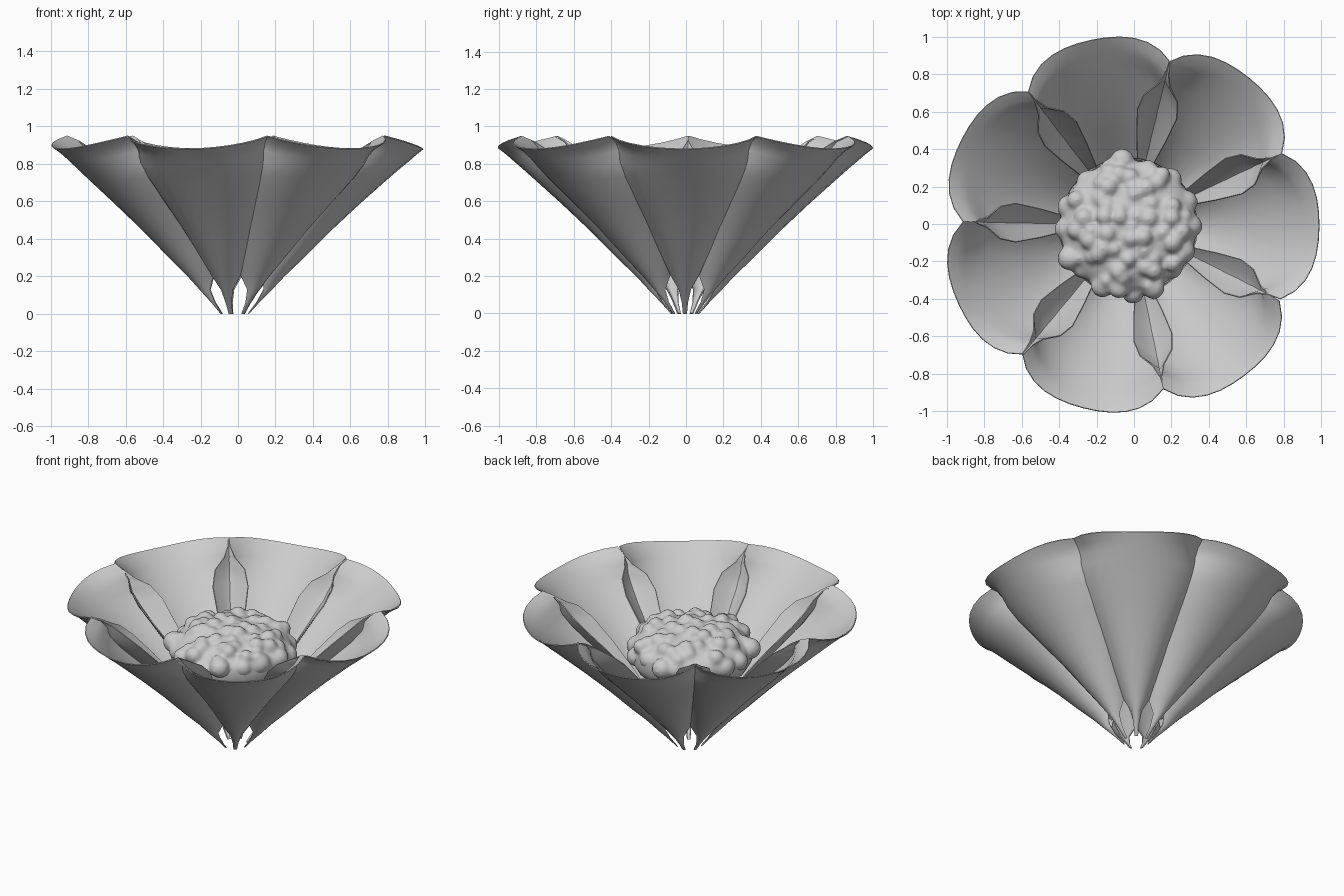
import bpy, bmesh, math, random
from mathutils import Matrix

if "Cube" in bpy.data.objects:
    bpy.data.objects.remove(bpy.data.objects["Cube"])

random.seed(11)
grey = bpy.data.materials.new("pale grey")
grey.diffuse_color = (0.6, 0.6, 0.6, 1)
grey.use_nodes = True
grey.node_tree.nodes["Principled BSDF"].inputs["Base Color"].default_value = grey.diffuse_color
CX, CY = -0.02, -0.005   # flower axis


def finish(name, bm):
    bmesh.ops.recalc_face_normals(bm, faces=bm.faces)
    me = bpy.data.meshes.new(name)
    bm.to_mesh(me)
    bm.free()
    me.materials.append(grey)
    for p in me.polygons:
        p.use_smooth = True
    ob = bpy.data.objects.new(name, me)
    bpy.context.collection.objects.link(ob)
    return ob


# Petal rows: centre radius, centre height, half angle (deg), inward curl, edge lift, curl power
ROWS = [
    (0.075, 0.00, 7, 0.00, 0.00, 2),
    (0.13, 0.06, 7, 0.01, 0.00, 2),
    (0.19, 0.12, 11, 0.03, 0.01, 2),
    (0.265, 0.20, 26, 0.09, 0.01, 2),
    (0.37, 0.30, 30, 0.13, 0.01, 2.2),
    (0.52, 0.45, 33, 0.16, 0.02, 2.4),
    (0.67, 0.59, 35, 0.18, 0.03, 2.5),
    (0.80, 0.705, 35.5, 0.18, 0.05, 2.4),
    (0.875, 0.77, 33, 0.175, 0.06, 2.3),
    (0.93, 0.815, 28, 0.165, 0.065, 2.3),
    (0.97, 0.85, 26.2, 0.145, 0.07, 2.6),
    (1.008, 0.88, 25.8, 0.115, 0.068, 3.4),
]
COLS = 12
TURNS = [-0.5, 51, 101.8, 153, 204.8, 255.6, 307.2]

# Seven petals whose curled margins cross their neighbours
for deg in TURNS:
    bm = bmesh.new()
    turn = math.radians(deg)
    rows = []
    for rc, zc, half, curl, lift, power in ROWS:
        row = []
        for i in range(COLS + 1):
            u = 2 * i / COLS - 1
            r = rc - curl * abs(u) ** power
            a = turn + u * math.radians(half)
            row.append(bm.verts.new((CX + r * math.cos(a), CY + r * math.sin(a), zc + lift * u * u)))
        rows.append(row)
    for lo, hi in zip(rows, rows[1:]):
        for i in range(COLS):
            bm.faces.new((lo[i], lo[i + 1], hi[i + 1], hi[i]))
    petal = finish("petal", bm)
    sol = petal.modifiers.new("thickness", 'SOLIDIFY')
    sol.thickness = 0.006
    sol.offset = 0
    split = petal.modifiers.new("crisp rim", 'EDGE_SPLIT')
    split.split_angle = math.radians(50)

# Flower centre: dome covered in knobs, fused into one skin
bm = bmesh.new()
KX, KY, CZ, TOP = -0.03, -0.015, 0.635, 0.15
bmesh.ops.create_icosphere(bm, subdivisions=4, radius=1,
                           matrix=Matrix.Translation((KX, KY, CZ)) @ Matrix.Diagonal((0.365, 0.355, TOP, 1)))


def knob(r, a, z, size):
    at = Matrix.Translation((KX + r * math.cos(a), KY + r * math.sin(a), z))
    bmesh.ops.create_icosphere(bm, subdivisions=2, radius=size, matrix=at)


for i in range(16):  # outer ring of large knobs
    knob(0.335 + random.uniform(-0.02, 0.02), 2 * math.pi * i / 16 + random.uniform(-0.1, 0.1),
         CZ + random.uniform(-0.02, 0.03), random.uniform(0.058, 0.072))
for i in range(50):  # irregular knobs spiralling over the top
    s = math.sqrt((i + 0.5) / 50)
    knob(0.33 * s + random.uniform(-0.02, 0.02), i * 2.39996 + random.uniform(-0.2, 0.2),
         CZ + TOP * math.sqrt(1 - 0.8 * s * s) + random.uniform(-0.02, 0.0), random.uniform(0.038, 0.056))
centre = finish("knobbly_centre", bm)
rem = centre.modifiers.new("fuse", 'REMESH')
rem.mode = 'VOXEL'
rem.voxel_size = 0.013
rem.use_smooth_shade = True
smo = centre.modifiers.new("soften", 'SMOOTH')
smo.iterations = 6
smo.factor = 0.5

# Smooth cup below the knobs
bm = bmesh.new()
profile = [(0.12, 0.42), (0.24, 0.45), (0.33, 0.52), (0.37, 0.59), (0.36, 0.65)]
N = 32
rings = [[bm.verts.new((KX + r * math.cos(2 * math.pi * i / N), KY + r * math.sin(2 * math.pi * i / N), z))
          for i in range(N)] for r, z in profile]
for lo, hi in zip(rings, rings[1:]):
    for i in range(N):
        j = (i + 1) % N
        bm.faces.new((lo[i], lo[j], hi[j], hi[i]))
bm.faces.new(rings[0][::-1])
finish("centre_cup", bm)
